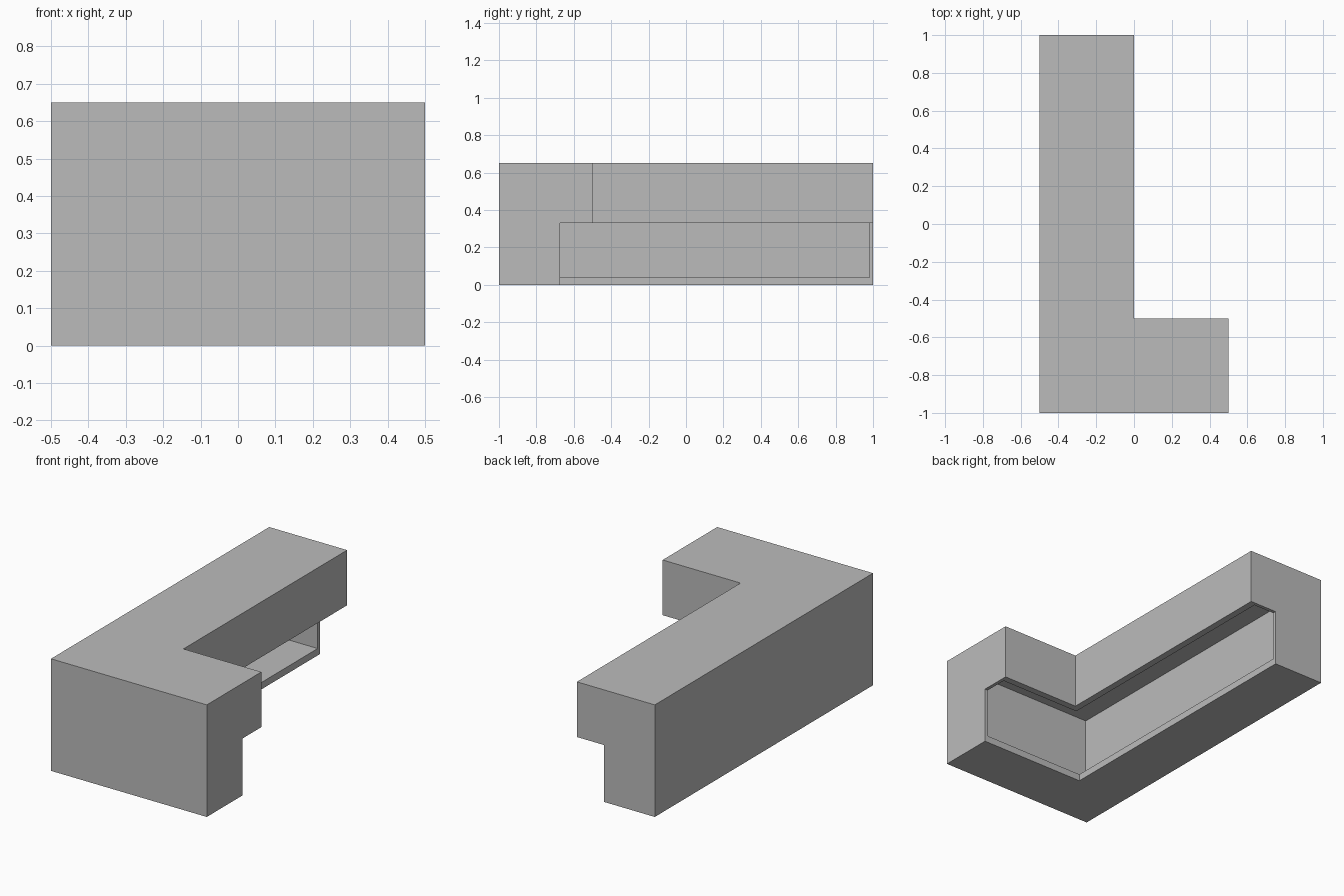
import bpy
import bmesh

cube = bpy.data.objects.get("Cube")
if cube:
    bpy.data.objects.remove(cube, do_unlink=True)

# Single plain grey finish
GREY = (0.5, 0.5, 0.5, 1.0)
grey = bpy.data.materials.new("plain grey")
grey.use_nodes = True
grey.diffuse_color = GREY
grey.node_tree.nodes["Principled BSDF"].inputs["Base Color"].default_value = GREY

WALL = 0.04      # shell thickness
CAP = 0.02       # end panel thickness
TOP_DEPTH, BASE_DEPTH = 0.5, 0.325
HEIGHT, LEDGE = 0.65, 0.33
X_END, Y_END = 0.5, 1.0


def sweep(name, profile, stations):
    """Join a (depth, height) profile through the stations and cap both ends."""
    bm = bmesh.new()
    rings = [[bm.verts.new((*place(d), z)) for d, z in profile] for place in stations]
    for a, b in zip(rings, rings[1:]):
        for i in range(len(profile)):
            j = (i + 1) % len(profile)
            bm.faces.new((a[i], a[j], b[j], b[i]))
    bm.faces.new(rings[0])
    bm.faces.new(rings[-1])
    bmesh.ops.recalc_face_normals(bm, faces=bm.faces)
    mesh = bpy.data.meshes.new(name)
    bm.to_mesh(mesh)
    bm.free()
    mesh.materials.append(grey)
    obj = bpy.data.objects.new(name, mesh)
    bpy.context.collection.objects.link(obj)
    return obj


# Stations across the short wing, the mitred corner and the long wing
def short_wing(x):
    return lambda d: (x, d - Y_END)


def long_wing(y):
    return lambda d: (d - X_END, y)


def corner(d):
    return (d - X_END, d - Y_END)


# Hollow counter shell: floor, outer wall, top and hanging front apron
shell_profile = [
    (0, 0), (BASE_DEPTH, 0), (BASE_DEPTH, WALL), (WALL, WALL),
    (WALL, HEIGHT - WALL), (TOP_DEPTH - WALL, HEIGHT - WALL),
    (TOP_DEPTH - WALL, LEDGE), (TOP_DEPTH, LEDGE),
    (TOP_DEPTH, HEIGHT), (0, HEIGHT),
]
sweep("counter_shell", shell_profile,
      [short_wing(X_END - CAP), corner, long_wing(Y_END - CAP)])

# Solid stepped panels closing both ends
panel_profile = [
    (0, 0), (BASE_DEPTH, 0), (BASE_DEPTH, LEDGE),
    (TOP_DEPTH, LEDGE), (TOP_DEPTH, HEIGHT), (0, HEIGHT),
]
sweep("short_wing_end_panel", panel_profile,
      [short_wing(X_END), short_wing(X_END - CAP)])
sweep("long_wing_end_panel", panel_profile,
      [long_wing(Y_END - CAP), long_wing(Y_END)])
